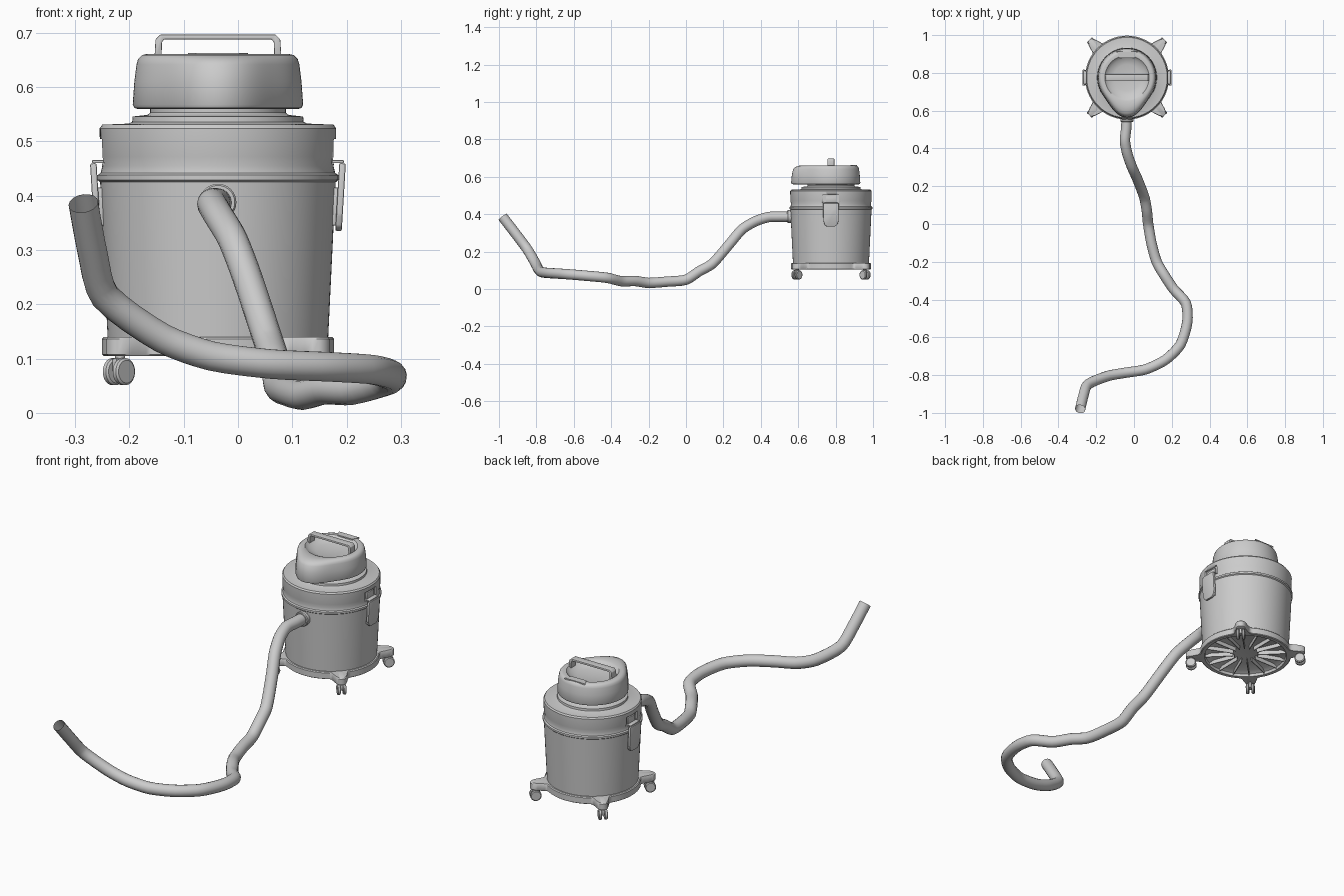
import bpy, bmesh, math
from mathutils import Vector, Matrix

if "Cube" in bpy.data.objects:
    bpy.data.objects.remove(bpy.data.objects["Cube"], do_unlink=True)

CX, CY = -0.037, 0.775
grey = bpy.data.materials.new("light grey")
grey.use_nodes = True
grey.diffuse_color = (0.6, 0.6, 0.6, 1)
grey.node_tree.nodes["Principled BSDF"].inputs["Base Color"].default_value = grey.diffuse_color


def finish(name, bm, matrix=None, bevel=0, angle=35):
    """Turn a bmesh into a smooth-shaded object."""
    bmesh.ops.remove_doubles(bm, verts=bm.verts, dist=1e-5)
    bmesh.ops.recalc_face_normals(bm, faces=bm.faces)
    if bevel:
        bmesh.ops.bevel(bm, geom=bm.edges[:], offset=bevel, segments=2,
                        affect='EDGES', profile=0.5)
    if matrix:
        bm.transform(matrix)
    mesh = bpy.data.meshes.new(name)
    bm.to_mesh(mesh)
    bm.free()
    mesh.materials.append(grey)
    ob = bpy.data.objects.new(name, mesh)
    bpy.context.collection.objects.link(ob)
    bpy.ops.object.select_all(action='DESELECT')
    bpy.context.view_layer.objects.active = ob
    ob.select_set(True)
    bpy.ops.object.shade_smooth_by_angle(angle=math.radians(angle))
    return ob


def loft(name, rings, bump=lambda a: 0, n=96, matrix=None):
    """Stack rings of (radius, z, bump weight) about a vertical axis."""
    bm = bmesh.new()
    loops = []
    for r, z, *w in rings:
        loop = []
        for i in range(n):
            a = math.tau * i / n
            d = r + (w[0] * bump(a) if w else 0)
            loop.append(bm.verts.new((d * math.cos(a), d * math.sin(a), z)))
        loops.append(loop)
    for lo, hi in zip(loops, loops[1:]):
        for i in range(n):
            j = (i + 1) % n
            bm.faces.new((lo[i], lo[j], hi[j], hi[i]))
    return finish(name, bm, matrix or Matrix.Translation((CX, CY, 0)))


def box(name, size, matrix, bevel=0):
    bm = bmesh.new()
    bmesh.ops.create_cube(bm, size=1, matrix=Matrix.Diagonal((*size, 1)))
    return finish(name, bm, matrix, bevel)


def prism(name, outline, depth, matrix, bevel=0):
    """Extrude a flat (x, y) outline along z, centred."""
    bm = bmesh.new()
    face = bm.faces.new([bm.verts.new((x, y, -depth / 2)) for x, y in outline])
    out = bmesh.ops.extrude_face_region(bm, geom=[face])
    moved = [v for v in out["geom"] if isinstance(v, bmesh.types.BMVert)]
    bmesh.ops.translate(bm, verts=moved, vec=(0, 0, depth))
    return finish(name, bm, matrix, bevel)


def at(x, y, z):
    return Matrix.Translation((CX + x, CY + y, z))


# Tank with rim band, shoulder and neck
tank = loft("tank", [
    (0, .135), (.203, .135), (.217, .425), (.222, .429), (.222, .438), (.216, .442),
    (.213, .455), (.217, .472), (.218, .524), (.213, .531), (.165, .533), (.158, .536),
    (.157, .546), (.13, .549), (.125, .553), (.125, .566), (0, .566)])

# Recesses in the tank where the latches hook on
for s in (-1, 1):
    cutter = box("latch_recess_cutter", (.03, .085, .045), at(s * .22, 0, .482))
    cutter.hide_render = True
    mod = tank.modifiers.new("recess", 'BOOLEAN')
    mod.operation, mod.solver, mod.object = 'DIFFERENCE', 'EXACT', cutter
    bpy.context.view_layer.objects.active = tank
    bpy.ops.object.modifier_apply(modifier=mod.name)
    bpy.data.objects.remove(cutter, do_unlink=True)


# Wheel base with four corner lobes and a hollow underside
def lobes(a):
    d = (a % (math.pi / 2)) - math.pi / 4
    return math.exp(-(abs(d) / .13) ** 3)


loft("wheel_base", [
    (0, .133), (.17, .128), (.19, .118), (.193, .105), (.21, .105, .066), (.214, .108, .068),
    (.214, .136, .068), (.21, .14, .066), (.2, .14), (0, .14)], lobes, n=240)

# Ribs under the base
for i in range(16):
    turn = Matrix.Rotation(math.tau * i / 16, 4, 'Z')
    box("underside_rib", (.13, .004, .02), at(0, 0, .119) @ turn @ Matrix.Translation((.125, 0, 0)))

# Casters with twin wheels rolling outward
for i in range(4):
    frame = at(0, 0, 0) @ Matrix.Rotation(math.pi / 4 + i * math.pi / 2, 4, 'Z')
    loft("caster_stem", [(0, .085), (.009, .085), (.009, .11), (0, .11)], n=16,
         matrix=frame @ Matrix.Translation((.255, 0, 0)))
    box("caster_fork", (.03, .012, .026), frame @ Matrix.Translation((.255, 0, .088)), .003)
    for s in (-1, 1):
        loft("caster_wheel", [(0, -.007), (.021, -.007), (.025, -.004), (.025, .004),
                              (.021, .007), (0, .007)], n=32,
             matrix=frame @ Matrix.Translation((.258, s * .013, .076))
             @ Matrix.Rotation(math.pi / 2, 4, 'X'))


# Motor head with a front snout and a dished top
def snout(a):
    d = (a + math.pi / 2 + math.pi) % math.tau - math.pi
    return math.exp(-(d / .5) ** 2)


loft("motor_head", [
    (0, .56), (.148, .56, .052), (.154, .562, .056), (.157, .568, .056), (.154, .61, .055),
    (.15, .642, .052), (.147, .652, .045), (.14, .659, .034), (.132, .661, .022),
    (.117, .66, .008), (.113, .656), (.1, .645), (.07, .637), (0, .634)], snout)

# Panel at the back of the head top
prism("rear_panel", [(-.04, .105), (.04, .105), (.055, .138), (-.055, .138)], .006, at(0, 0, .66))

# Carrying handle across the dish
arch = [(.117, .652), (.115, .688), (.106, .697)]
inner = [(.104, .652), (.103, .683), (.099, .688)]
outline = (arch + [(-x, z) for x, z in reversed(arch)]
           + [(-x, z) for x, z in inner] + list(reversed(inner)))
prism("carry_handle", outline, .036, at(0, 0, 0) @ Matrix.Rotation(math.pi / 2, 4, 'X'), .0015)

# Side latches: rounded paddle and hooked top
for s in (-1, 1):
    side = at(0, 0, 0) @ Matrix.Rotation(0 if s > 0 else math.pi, 4, 'Z')
    # local x -> y, local y -> z, local z -> outward
    upright = Matrix(((0, 0, 1, 0), (1, 0, 0, 0), (0, 1, 0, 0), (0, 0, 0, 1)))
    tilt = Matrix.Translation((.226, 0, .4)) @ Matrix.Rotation(.06, 4, 'Y') @ upright
    prism("latch_paddle", [(-.042, .06), (.042, .06), (.041, -.035), (.034, -.056), (.022, -.065),
                           (-.022, -.065), (-.034, -.056), (-.041, -.035)], .012, side @ tilt, .003)
    box("latch_pad", (.022, .064, .07), side @ Matrix.Translation((.217, 0, .38)), .003)
    box("latch_hook", (.03, .07, .006), side @ Matrix.Translation((.217, 0, .463)), .002)
    box("latch_catch", (.008, .055, .03), side @ Matrix.Translation((.208, 0, .48)), .002)

# Inlet collar
loft("hose_collar", [(0, -.03), (.034, -.03), (.034, .008), (.031, .012), (0, .012)], n=32,
     matrix=at(0, -.222, .388) @ Matrix.Rotation(math.pi / 2, 4, 'X'))

# Hose lying in front of the tank, open at the far end
path = [(-.038, .565, .387), (-.042, .5, .387), (-.048, .44, .385), (-.035, .37, .362),
        (-.01, .3, .32), (.017, .24, .25), (.055, .14, .135), (.068, .07, .095),
        (.075, 0, .05), (.092, -.1, .04), (.12, -.2, .033), (.16, -.27, .043),
        (.21, -.345, .042), (.275, -.42, .06), (.282, -.52, .07), (.245, -.64, .08),
        (.165, -.72, .085), (.06, -.77, .09), (-.05, -.788, .105), (-.14, -.805, .138),
        (-.245, -.85, .215), (-.268, -.91, .295), (-.285, -.98, .386)]
curve = bpy.data.curves.new("hose", 'CURVE')
curve.dimensions = '3D'
curve.bevel_depth, curve.bevel_resolution, curve.resolution_u = .0275, 6, 4
spline = curve.splines.new('BEZIER')
spline.bezier_points.add(len(path) - 1)
pts = [Vector(p) for p in path]
for i, bp in enumerate(spline.bezier_points):
    a, b = pts[max(i - 1, 0)], pts[min(i + 1, len(pts) - 1)]
    way = (b - a).normalized()
    bp.handle_left_type = bp.handle_right_type = 'FREE'
    bp.co = pts[i]
    bp.handle_left = pts[i] - way * (pts[i] - a).length * .25
    bp.handle_right = pts[i] + way * (b - pts[i]).length * .25
curve.materials.append(grey)
hose = bpy.data.objects.new("hose", curve)
bpy.context.collection.objects.link(hose)
